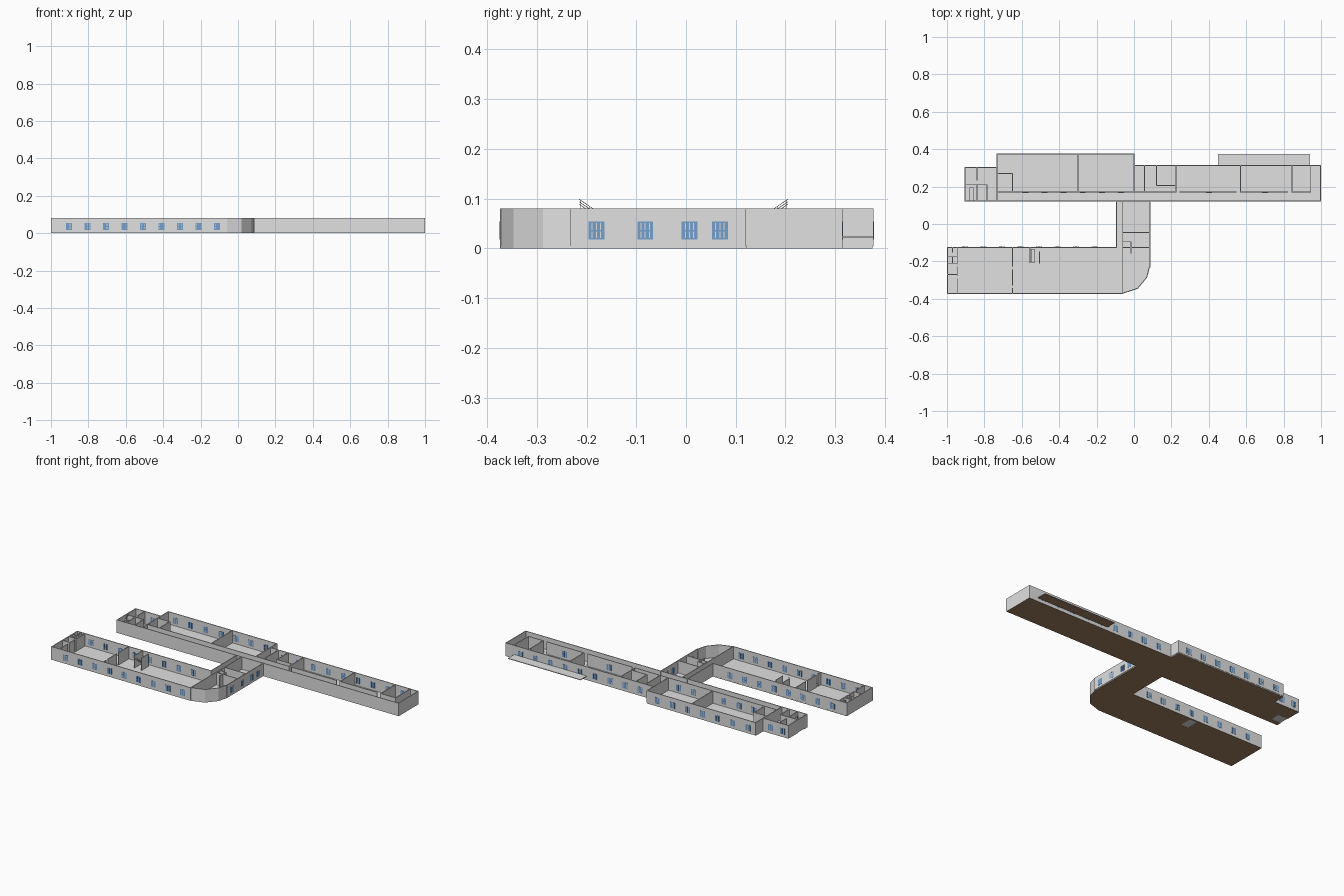
import bpy, bmesh, math
from mathutils import Vector

FLOOR, TOP, T = 0.005, 0.08, 0.005   # slab top, wall top, wall thickness


def material(name, rgb):
    m = bpy.data.materials.new(name)
    m.diffuse_color = (*rgb, 1)
    return m


GREY = material("wall grey", (0.75, 0.75, 0.757))
BROWN = material("underside brown", (0.35, 0.215, 0.125))
BLUE = material("window blue", (0.18, 0.35, 0.61))


def finish(bm, name, mats):
    bmesh.ops.recalc_face_normals(bm, faces=bm.faces)
    if len(mats) > 1:                 # undersides take the second colour
        for f in bm.faces:
            f.material_index = 1 if f.normal.z < -0.9 else 0
    me = bpy.data.meshes.new(name)
    bm.to_mesh(me)
    bm.free()
    for m in mats:
        me.materials.append(m)
    ob = bpy.data.objects.new(name, me)
    bpy.context.collection.objects.link(ob)
    return ob


def prism(bm, pts, z0, z1):
    f = bm.faces.new([bm.verts.new((x, y, z0)) for x, y in pts])
    up = bmesh.ops.extrude_face_region(bm, geom=[f])["geom"]
    bmesh.ops.translate(bm, vec=(0, 0, z1 - z0),
                        verts=[v for v in up if isinstance(v, bmesh.types.BMVert)])


def box(bm, x0, x1, y0, y1, z0, z1):
    prism(bm, [(x0, y0), (x1, y0), (x1, y1), (x0, y1)], z0, z1)


def wall(bm, x0, y0, x1, y1, z0=FLOOR, z1=TOP):
    """Axis-aligned wall centred on its line."""
    h = T / 2
    box(bm, min(x0, x1) - h, max(x0, x1) + h, min(y0, y1) - h, max(y0, y1) + h, z0, z1)


def walls(name, lines):
    bm = bmesh.new()
    for l in lines:
        wall(bm, *l)
    return finish(bm, name, [GREY])


def windows(name, centres, along_x=True):
    """Four glazing strips with three rails, slightly proud of the wall."""
    bm = bmesh.new()
    d, w, z0, z1 = 0.0034, 0.016, 0.018, 0.054
    for x, y in centres:
        parts = [(-w + i * 0.0085, -w + i * 0.0085 + 0.0065, z0, z1, d) for i in range(4)]
        parts += [(-w, w, z, z + 0.003, d - 0.0004) for z in (z0, 0.034, z1 - 0.003)]
        for a, b, za, zb, t in parts:
            if along_x:
                box(bm, x + a, x + b, y - t, y + t, za, zb)
            else:
                box(bm, x - t, x + t, y + a, y + b, za, zb)
    return finish(bm, name, [BLUE])


def floor(name, rects, polys=(), z0=0.0, z1=FLOOR, mats=(GREY, BROWN)):
    bm = bmesh.new()
    for r in rects:
        box(bm, *r, z0, z1)
    for p in polys:
        prism(bm, p, z0, z1)
    return finish(bm, name, mats)


# rounded corner outline, shared by floor and wall
curve = [(-0.06, -0.3725), (0.02, -0.347), (0.07, -0.287), (0.085, -0.23)]

# floors; the stairwell bases are grey underneath as well
floor("south_floor", [(-1, -0.555, -0.374, -0.122), (-0.505, -0.06, -0.374, -0.122),
                      (-0.555, -0.505, -0.374, -0.21), (-0.555, -0.505, -0.135, -0.122)])
floor("link_floor", [(-0.095, -0.06, -0.122, 0.122)],
      [curve + [(0.085, 0.122), (-0.06, 0.122)]])
floor("north_floor", [(-0.735, 0, 0.122, 0.375), (0, 1, 0.122, 0.315),
                      (-0.84, -0.735, 0.122, 0.305), (-0.905, -0.84, 0.122, 0.15),
                      (-0.905, -0.84, 0.21, 0.305)])
floor("stairwell_bases", [(-0.555, -0.505, -0.21, -0.135), (-0.905, -0.84, 0.15, 0.21)],
      z0=0.003, mats=[GREY])
floor("balcony_slab", [(0.45, 0.94, 0.315, 0.375)], z0=0.021, z1=0.025)

# outer walls
walls("south_outer_walls", [(-0.9975, -0.3715, -0.06, -0.3715), (-0.9975, -0.3715, -0.9975, -0.125),
                            (-0.9975, -0.125, -0.0945, -0.125)])
walls("link_outer_walls", [(-0.0945, -0.125, -0.0945, 0.125), (0.085, -0.23, 0.085, 0.125)])
walls("north_outer_walls", [(-0.9025, 0.122, 0.9975, 0.122), (0.9975, 0.122, 0.9975, 0.3125),
                            (0, 0.3125, 0.9975, 0.3125), (0, 0.17, 0, 0.3745),
                            (-0.7325, 0.3745, 0, 0.3745), (-0.7325, 0.122, -0.7325, 0.3745),
                            (-0.9025, 0.122, -0.9025, 0.3025), (-0.9025, 0.3025, -0.7325, 0.3025)])

# faceted corner wall
bm = bmesh.new()
for a, b in zip(curve, curve[1:]):
    a, b = Vector(a), Vector(b)
    n = Vector((a.y - b.y, b.x - a.x)).normalized() * T
    prism(bm, [a, b, b + n, a + n], FLOOR, TOP)
finish(bm, "corner_wall", [GREY])

# partitions
walls("south_partitions", [(-0.945, -0.125, -0.945, -0.215), (-0.945, -0.23, -0.945, -0.275),
                           (-0.945, -0.295, -0.945, -0.37), (-0.65, -0.125, -0.65, -0.225),
                           (-0.65, -0.245, -0.65, -0.325), (-0.65, -0.345, -0.65, -0.37)]
      + [(-0.9975, y, -0.945, y) for y in (-0.175, -0.21, -0.27)]
      + [(-0.97, -0.175, -0.97, -0.21), (-0.97, -0.125, -0.97, -0.15)])
walls("link_partitions", [(-0.06, -0.37, -0.06, 0.122), (-0.06, -0.045, 0.085, -0.045),
                          (-0.06, -0.125, 0.085, -0.125), (-0.015, -0.095, -0.015, -0.155),
                          (-0.06, -0.095, -0.015, -0.095)])
walls("north_partitions", [(-0.7325, 0.17, 0.225, 0.17), (0.245, 0.17, 0.545, 0.17),
                           (0.57, 0.17, 0.82, 0.17), (0.845, 0.17, 0.945, 0.17),
                           (-0.30, 0.17, -0.30, 0.3745),
                           (-0.65, 0.17, -0.65, 0.27), (-0.7325, 0.27, -0.65, 0.27),
                           (0.055, 0.17, 0.055, 0.3125), (0.12, 0.205, 0.12, 0.3125),
                           (0.12, 0.205, 0.225, 0.205)]
      + [(x, 0.17, x, 0.3125) for x in (0.225, 0.57, 0.845, 0.945)])
walls("annex_partitions", [(-0.84, 0.122, -0.84, 0.21), (-0.9025, 0.21, -0.785, 0.21),
                           (-0.785, 0.122, -0.785, 0.21), (-0.84, 0.235, -0.84, 0.3025)])

# windows
south_x = [-0.903 + i * 0.0988 for i in range(9)]
block_x = [-0.07 - i * 0.102 for i in range(7)]
windows("south_front_windows", [(x, -0.3715) for x in south_x])
windows("south_back_windows", [(x, -0.125) for x in south_x[:8]])
windows("link_windows", [(0.085, y) for y in (-0.18, -0.082, 0.007, 0.068)], along_x=False)
windows("north_block_windows", [(x, 0.3745) for x in block_x])
windows("north_east_windows", [(0.09 + i * 0.101, 0.3125) for i in range(9)])
windows("annex_windows", [(x, 0.3025) for x in (-0.785, -0.865)])
windows("corridor_windows", [(x, 0.17) for x in block_x[:6] + [0.40, 0.70]])


# open stairs: thin treads below, flat sloping rails above; s is the climb direction in y
def stairs(name, x, y0, s):
    bm = bmesh.new()

    def sheet(prof):
        bm.faces.new([bm.verts.new((x, y0 + s * a, z)) for a, z in prof])

    for i in range(7):                                   # treads
        ya, yb = sorted((y0 + s * i * 0.01, y0 + s * (i + 1) * 0.01))
        box(bm, x, x + 0.022, ya, yb, 0.012 + i * 0.0075, 0.0135 + i * 0.0075)
    for k in range(3):                                   # sloping rails
        z = k * 0.005
        sheet([(0, 0.034 + z), (0.08, 0.088 + z), (0.08, 0.0895 + z), (0, 0.0355 + z)])
    for i in range(5):                                   # balusters
        a = 0.004 + i * 0.018
        z = 0.012 + a * 0.675
        sheet([(a, z), (a + 0.0012, z), (a + 0.0012, z + 0.034), (a, z + 0.034)])
    return finish(bm, name, [GREY])


stairs("south_stairs", -0.551, -0.135, -1)
stairs("annex_stairs", -0.88, 0.125, 1)
walls("south_stair_walls", [(-0.555, -0.125, -0.555, -0.205), (-0.505, -0.15, -0.505, -0.21)])
